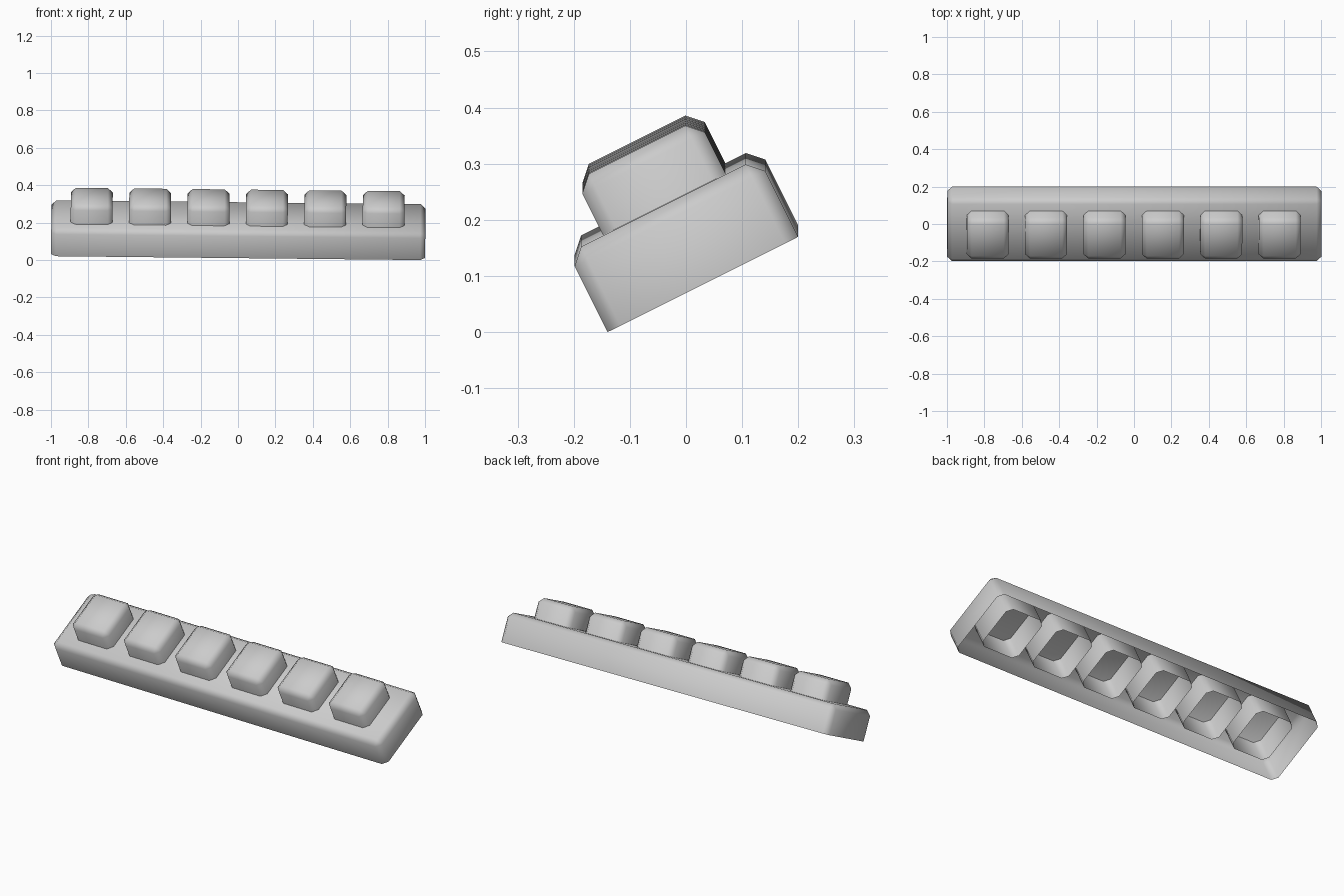
import bpy, bmesh, math
from mathutils import Matrix, Vector

if "Cube" in bpy.data.objects:
    bpy.data.objects.remove(bpy.data.objects["Cube"])

grey = bpy.data.materials.new("light_grey")
grey.use_nodes = True
colour = (0.6, 0.6, 0.6, 1)
grey.diffuse_color = colour
grey.node_tree.nodes["Principled BSDF"].inputs["Base Color"].default_value = colour

# The whole strip leans back on its front edge and dips slightly to one end
TILT = (Matrix.Translation((0, -0.14, 0.01)) @ Matrix.Rotation(math.radians(0.6), 4, 'Y')
        @ Matrix.Rotation(math.atan(0.5), 4, 'X'))


def shell(name, low, high, chamfer):
    """Open-bottomed box with chamfered top and upright edges."""
    low, high = Vector(low), Vector(high)
    bm = bmesh.new()
    bmesh.ops.create_cube(bm, size=1)
    for v in bm.verts:
        v.co = Vector(high[i] if v.co[i] > 0 else low[i] for i in range(3))
    bottom = min(bm.faces, key=lambda f: f.calc_center_median().z)
    bmesh.ops.delete(bm, geom=[bottom], context='FACES_ONLY')
    edges = [e for e in bm.edges if not e.is_boundary]
    bmesh.ops.bevel(bm, geom=edges, offset=chamfer, segments=1, affect='EDGES')
    for f in bm.faces:
        f.smooth = True
    mesh = bpy.data.meshes.new(name)
    bm.to_mesh(mesh)
    bm.free()
    mesh.materials.append(grey)
    obj = bpy.data.objects.new(name, mesh)
    obj.matrix_world = TILT
    bpy.context.collection.objects.link(obj)
    return obj


shell("base_housing", (-1, 0, 0), (1, 0.38, 0.157), 0.026)

# Row of six hollow keys
for i in range(6):
    x = -0.785 + i * 0.3122
    shell(f"key_{i + 1}", (x - 0.112, 0.07, 0.02), (x + 0.112, 0.314, 0.266), 0.026)
